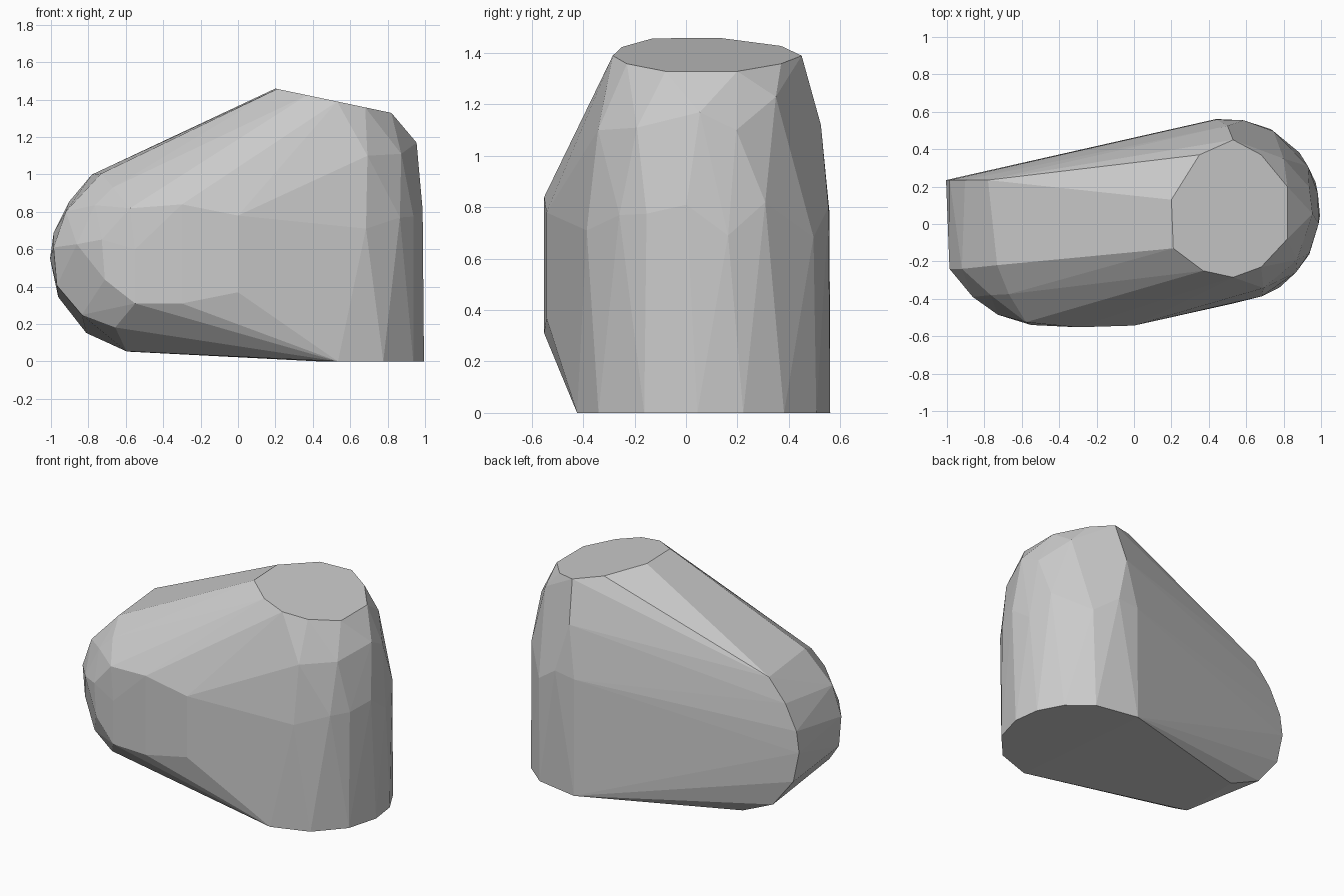
import bpy
import bmesh
from math import sin, cos, radians
from mathutils import Vector

cube = bpy.data.objects.get("Cube")
if cube:
    bpy.data.objects.remove(cube, do_unlink=True)


def make_material(name, colour):
    """Plain flat material, same colour in viewport and render."""
    material = bpy.data.materials.new(name)
    material.use_nodes = True
    material.diffuse_color = colour
    shader = material.node_tree.nodes["Principled BSDF"]
    shader.inputs["Base Color"].default_value = colour
    shader.inputs["Roughness"].default_value = 0.8
    return material


def column_point(radius, height, degrees):
    """Point on the upright rounded column, measured around its axis."""
    angle = radians(degrees)
    return Vector((0.5 + radius * cos(angle), 0.07 + radius * sin(angle), height))


def nose_point(radius, depth, degrees):
    """Point on the lying rounded drum, measured around its axis."""
    angle = radians(degrees)
    return Vector((-0.5 + radius * cos(angle), depth, 0.55 + radius * sin(angle)))


def top_point(x, y):
    """Point on the sloping flat top."""
    return Vector((x, y, 1.39 - 0.21 * (x - 0.53)))


points = []

# Column: foot ring, waist ring and shoulder ring
foot_angles = (-86, -56, -28, -3, 18, 39, 62, 97)
points += [column_point(0.495, 0, angle) for angle in foot_angles]

waist = {-68: 0.71, -42: 0.77, -27: 0.775, -8: 0.81, 11: 0.69,
         29: 0.82, 60: 0.685, 80: 0.8, 97: 0.78}
points += [column_point(0.492, height, angle) for angle, height in waist.items()]

shoulder = {-65: 1.1, -35: 1.11, -2: 1.17, 16: 1.1, 90: 1.12}
points += [column_point(0.455, height, angle) for angle, height in shoulder.items()]
points.append(column_point(0.41, 1.23, 43))

# Sloping top outline
top_outline = ((0.2, 0.13), (0.35, 0.37), (0.53, 0.45), (0.68, 0.37), (0.82, 0.2),
               (0.82, -0.08), (0.68, -0.23), (0.53, -0.285), (0.37, -0.25), (0.21, -0.13))
points += [top_point(x, y) for x, y in top_outline]

# Nose drum: back rim, front rim and the rounded shoulder behind the front
points += [nose_point(0.505, 0.235, angle) for angle in (143, 164, 180, 204, 232, 260)]
points.append(nose_point(0.53, 0.235, 122))
points += [nose_point(0.49, -0.24, angle) for angle in (149, 173, 197)]
points.append(nose_point(0.51, -0.22, 117))
points.append(nose_point(0.505, -0.2, 259))

rounding = ((0.45, -0.33, 222), (0.4, -0.4, 247), (0.37, -0.39, 168), (0.39, -0.38, 133),
            (0.416, -0.375, 114), (0.25, -0.485, 156), (0.24, -0.49, 208), (0.28, -0.525, 106))
points += [nose_point(*place) for place in rounding]

# Nearly flat front
for x, low, high in ((-0.55, 0.31, 0.6), (-0.3, 0.31, 0.84), (0, 0.37, 0.78)):
    depth = -0.54 if x else -0.543
    if x == -0.3:
        depth = -0.552
    points += [Vector((x, depth, low)), Vector((x, depth, high))]

# Wrap all the rings in one faceted solid
mesh = bpy.data.meshes.new("faceted_body")
bm = bmesh.new()
for point in points:
    bm.verts.new(point)
hull = bmesh.ops.convex_hull(bm, input=bm.verts)
loose = {item for item in hull["geom_interior"] + hull["geom_unused"]
         if isinstance(item, bmesh.types.BMVert)}
bmesh.ops.delete(bm, geom=list(loose), context="VERTS")
bmesh.ops.dissolve_limit(bm, angle_limit=radians(1), verts=bm.verts, edges=bm.edges)
bmesh.ops.recalc_face_normals(bm, faces=bm.faces)
for face in bm.faces:
    face.smooth = False
bm.to_mesh(mesh)
bm.free()

body = bpy.data.objects.new("faceted_body", mesh)
bpy.context.scene.collection.objects.link(body)
mesh.materials.append(make_material("light_grey", (0.6, 0.6, 0.6, 1)))
